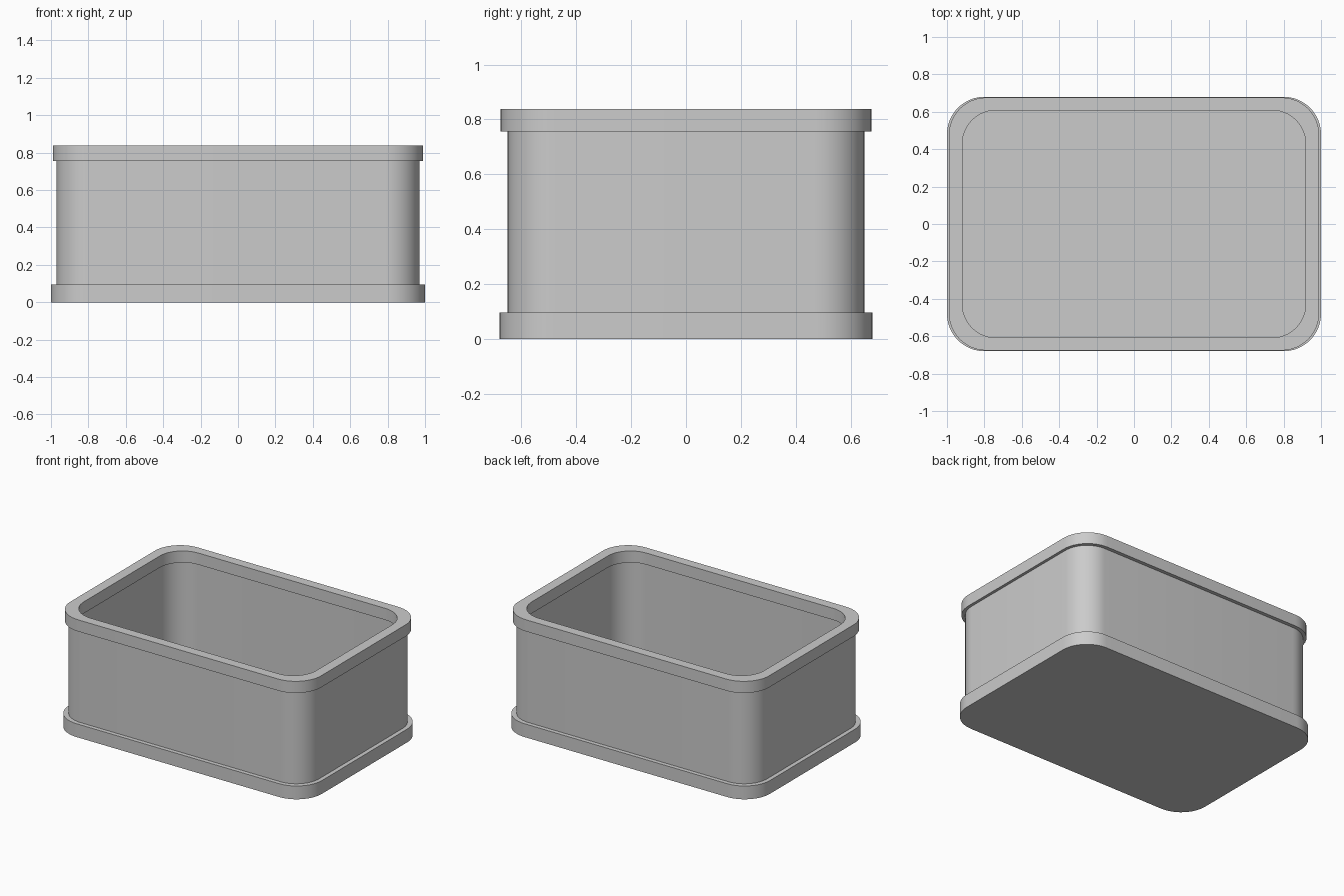
import bpy
import bmesh
from math import cos, sin, pi, radians

if "Cube" in bpy.data.objects:
    bpy.data.objects.remove(bpy.data.objects["Cube"])

grey = bpy.data.materials.new("light grey")
grey.use_nodes = True
grey.diffuse_color = (0.6, 0.6, 0.6, 1)
grey.node_tree.nodes["Principled BSDF"].inputs["Base Color"].default_value = grey.diffuse_color

STEPS = 12  # segments per rounded corner


def outline(bm, half_x, half_y, radius, z):
    """Loop of vertices around a rounded rectangle."""
    verts = []
    for corner, (sx, sy) in enumerate([(1, 1), (-1, 1), (-1, -1), (1, -1)]):
        for i in range(STEPS + 1):
            a = (corner + i / STEPS) * pi / 2
            verts.append(bm.verts.new((sx * (half_x - radius) + radius * cos(a),
                                       sy * (half_y - radius) + radius * sin(a), z)))
    return verts


def bridge(bm, lower, upper):
    n = len(lower)
    for i in range(n):
        j = (i + 1) % n
        bm.faces.new((lower[i], lower[j], upper[j], upper[i]))


def rounded_part(name, z0, z1, outer, inner=None):
    """Solid slab, or a hollow band when an inner outline is given."""
    bm = bmesh.new()
    out0, out1 = outline(bm, *outer, z0), outline(bm, *outer, z1)
    bridge(bm, out0, out1)
    if inner:
        in0, in1 = outline(bm, *inner, z0), outline(bm, *inner, z1)
        bridge(bm, in1, in0)
        bridge(bm, out1, in1)
        bridge(bm, in0, out0)
    else:
        bm.faces.new(out1)
        bm.faces.new(out0[::-1])
    bmesh.ops.recalc_face_normals(bm, faces=bm.faces[:])
    mesh = bpy.data.meshes.new(name)
    bm.to_mesh(mesh)
    bm.free()
    mesh.materials.append(grey)
    obj = bpy.data.objects.new(name, mesh)
    bpy.context.collection.objects.link(obj)
    bpy.ops.object.select_all(action='DESELECT')
    obj.select_set(True)
    bpy.context.view_layer.objects.active = obj
    bpy.ops.object.shade_smooth_by_angle(angle=radians(30))
    return obj


# Each outline is half width, half depth, corner radius
rounded_part("base", 0, 0.095, (1.0, 0.68, 0.2))
rounded_part("walls", 0.095, 0.755, (0.97, 0.65, 0.18), (0.935, 0.625, 0.18))
rounded_part("rim", 0.755, 0.838, (0.99, 0.676, 0.2), (0.918, 0.608, 0.18))
